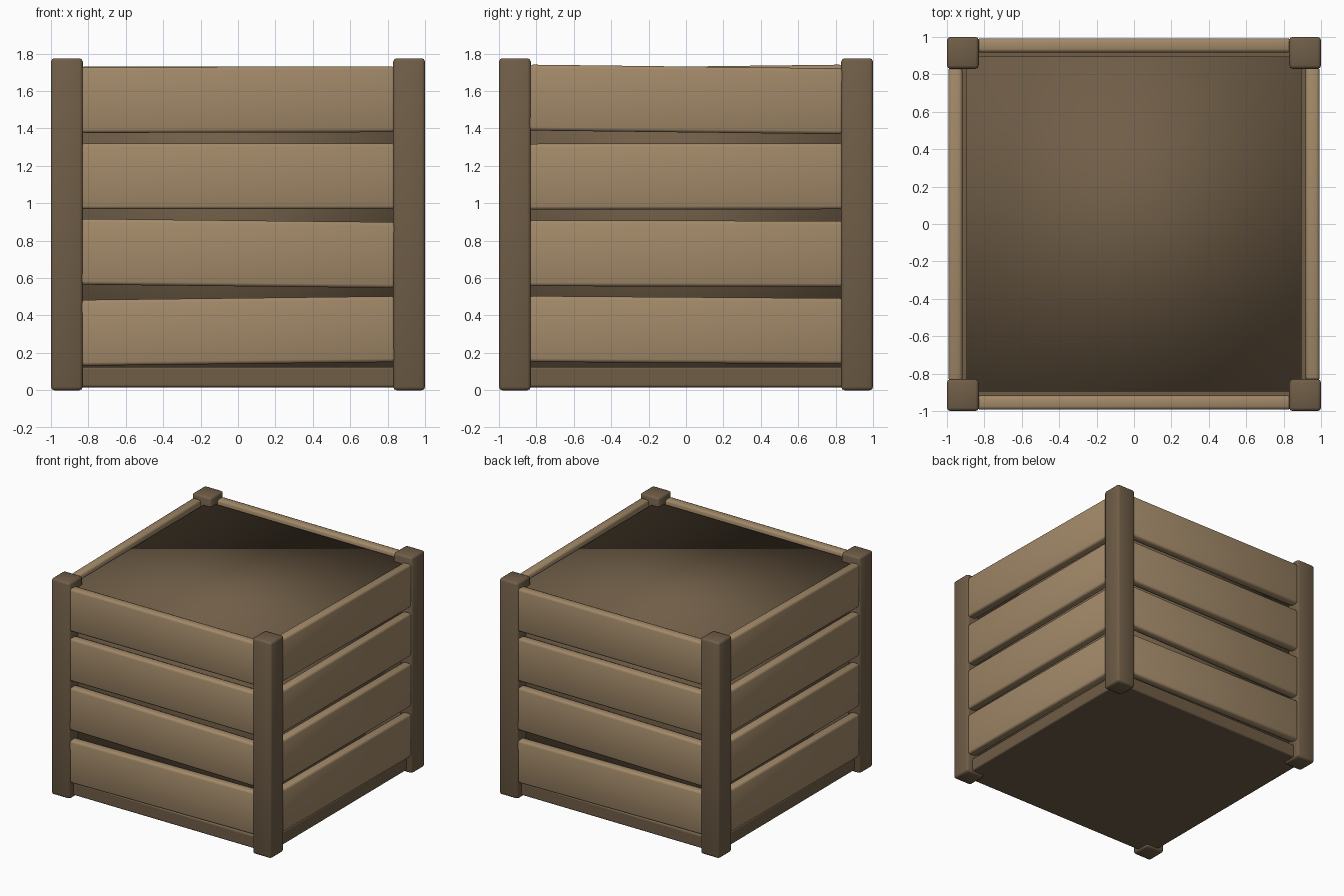
import bpy
from math import atan2, pi
from mathutils import Matrix

cube = bpy.data.objects.get("Cube")
if cube:
    bpy.data.objects.remove(cube, do_unlink=True)


def make_material(name, rgb):
    mat = bpy.data.materials.new(name)
    mat.use_nodes = True
    mat.diffuse_color = (*rgb, 1)
    mat.node_tree.nodes["Principled BSDF"].inputs["Base Color"].default_value = (*rgb, 1)
    return mat


light_wood = make_material("light_wood", (0.36, 0.25, 0.14))
dark_wood = make_material("dark_wood", (0.16, 0.11, 0.063))


def add_box(name, size, matrix, mat, bevel=0.0, sharp=False):
    """Smooth-shaded box, optionally with softened edges."""
    bpy.ops.mesh.primitive_cube_add(size=1)
    ob = bpy.context.object
    ob.name = name
    ob.data.transform(Matrix.Diagonal((*size, 1)))
    ob.matrix_world = matrix
    ob.data.materials.append(mat)
    bpy.ops.object.shade_smooth()
    if bevel:
        mod = ob.modifiers.new("soft_edges", "BEVEL")
        mod.width = bevel
        mod.segments = 2
        mod.harden_normals = sharp
    return ob


# Corner posts
for x, side in ((-1, "right"), (1, "left")):
    for y, end in ((-1, "front"), (1, "back")):
        add_box(f"{end}_{side}_post", (0.17, 0.17, 1.775),
                Matrix.Translation((x * 0.915, y * 0.915, 0.8875)), dark_wood, 0.018)

# Base plate and closed inner body
add_box("base_plate", (1.9, 1.9, 0.11), Matrix.Translation((0, 0, 0.07)),
        dark_wood, 0.015, sharp=True)
add_box("inner_body", (1.79, 1.79, 1.65), Matrix.Translation((0, 0, 0.88)), dark_wood)

# Planks: centre height and rise from one end to the other, for two wall types
front_planks = ((0.317, 0.02), (0.732, -0.018), (1.144, 0.0), (1.554, 0.004))
side_planks = ((0.322, -0.012), (0.731, -0.004), (1.143, 0.002), (1.555, -0.02))
walls = (("front", 0, front_planks), ("left", pi / 2, side_planks),
         ("back", pi, front_planks), ("right", -pi / 2, side_planks))
for wall, angle, planks in walls:
    for i, (z, rise) in enumerate(planks):
        matrix = (Matrix.Rotation(angle, 4, "Z")
                  @ Matrix.Translation((0, -0.955, z))
                  @ Matrix.Rotation(-atan2(rise, 1.68), 4, "Y"))
        add_box(f"{wall}_plank_{i + 1}", (1.68, 0.075, 0.352), matrix, light_wood, 0.018)
